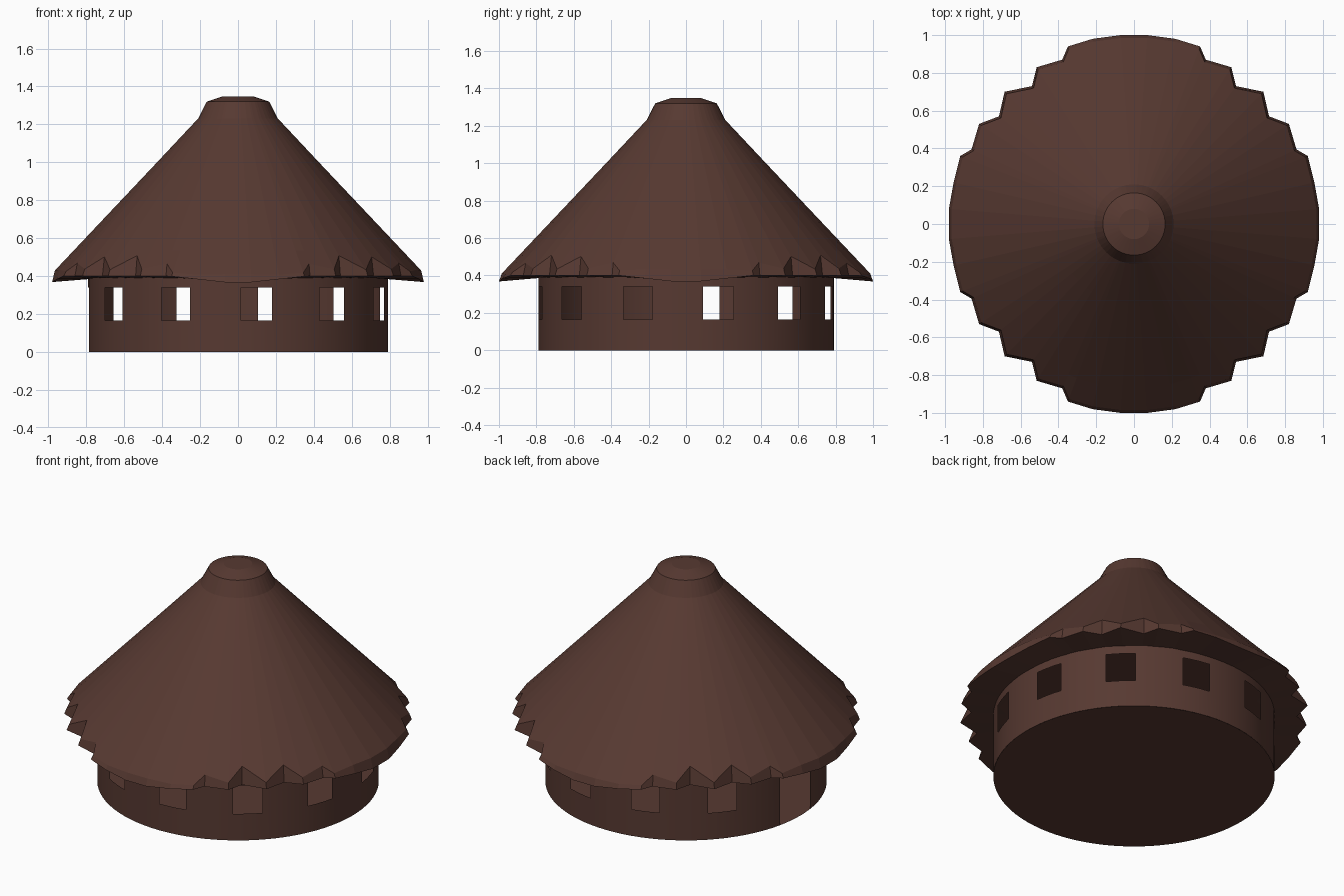
import bpy, bmesh, math

if "Cube" in bpy.data.objects:
    bpy.data.objects.remove(bpy.data.objects["Cube"])

brown = bpy.data.materials.new("dark_brown")
brown.diffuse_color = (0.095, 0.041, 0.031, 1)
brown.use_nodes = True
brown.node_tree.nodes["Principled BSDF"].inputs["Base Color"].default_value = brown.diffuse_color


def finish(bm, name, smooth=False):
    bmesh.ops.recalc_face_normals(bm, faces=bm.faces)
    me = bpy.data.meshes.new(name)
    bm.to_mesh(me)
    bm.free()
    me.materials.append(brown)
    for p in me.polygons:
        p.use_smooth = smooth and abs(p.normal.z) < 0.5
    ob = bpy.data.objects.new(name, me)
    bpy.context.collection.objects.link(ob)
    return ob


# Round wall: ten windows and a doorway, angles measured from the front towards +x
R, TOP = 0.79, 0.40
SILL, HEAD = 0.165, 0.34
STEP, HALF_WIN, HALF_DOOR, DOOR = 31.83, 6.0, 10.0, 266.8
openings = [(DOOR, HALF_DOOR, "door")]
openings += [(DOOR + 36.75 + STEP * k, HALF_WIN, "window") for k in range(10)]

columns = []  # (start, end, kind)


def add_columns(a, b, n, kind):
    for i in range(n):
        columns.append((a + (b - a) * i / n, a + (b - a) * (i + 1) / n, kind))


for i, (c, h, kind) in enumerate(openings):
    nc, nh, _ = openings[(i + 1) % len(openings)]
    if i == len(openings) - 1:
        nc += 360
    add_columns(c - h, c + h, 3, kind)
    add_columns(c + h, nc - nh, 5, "wall")

bm = bmesh.new()


def wall_point(a, z):
    t = math.radians(a)
    return bm.verts.new((R * math.sin(t), -R * math.cos(t), z))


levels = [0, SILL, HEAD, TOP]
for a, b, kind in columns:
    for k in range(3):
        if (kind == "window" and k == 1) or (kind == "door" and k < 2):
            continue
        z0, z1 = levels[k], levels[k + 1]
        bm.faces.new([wall_point(a, z0), wall_point(b, z0),
                      wall_point(b, z1), wall_point(a, z1)])
bmesh.ops.remove_doubles(bm, verts=bm.verts, dist=0.0005)
finish(bm, "round_wall", True)

# Floor disc
bm = bmesh.new()
bmesh.ops.create_circle(bm, cap_ends=True, segments=64, radius=R)
ob = finish(bm, "floor")
ob.data.flip_normals() if ob.data.polygons[0].normal.z > 0 else None

# Thatched roof: stepped eave outline for one quadrant, mirrored to all four
quad = [(0.98, 0.08), (0.955, 0.22), (0.92, 0.36), (0.86, 0.395), (0.82, 0.53),
        (0.715, 0.57), (0.685, 0.70), (0.54, 0.73), (0.515, 0.83),
        (0.38, 0.87), (0.35, 0.94), (0.22, 0.98), (0.07, 1.0)]
outline = quad + [(-x, y) for x, y in reversed(quad)]
outline += [(-x, -y) for x, y in outline]


def cone_z(r):
    return 1.452 - 1.055 * r


def eave_z(x, y):
    m = min(abs(x), abs(y))
    return 0.36 + 0.04 * min(1, m / 0.36)


bm = bmesh.new()
rings = []
# underside, drooping lip, then the top edge of the lip
rings.append([bm.verts.new((x * 0.78, y * 0.78, 0.388)) for x, y in outline])
rings.append([bm.verts.new((x, y, eave_z(x, y))) for x, y in outline])
rings.append([bm.verts.new((x * 0.985, y * 0.985,
              max(cone_z(math.hypot(x, y) * 0.985), eave_z(x, y) + 0.02)))
              for x, y in outline])
# cone body and blunt cap
for r, z in [(0.87, cone_z(0.87)), (0.65, cone_z(0.65)), (0.42, cone_z(0.42)),
             (0.21, 1.232), (0.165, 1.32), (0.08, 1.348)]:
    ring = []
    for x, y in outline:
        d = math.hypot(x, y)
        ring.append(bm.verts.new((x / d * r, y / d * r, z)))
    rings.append(ring)
n = len(outline)
for lo, hi in zip(rings, rings[1:]):
    for i in range(n):
        j = (i + 1) % n
        bm.faces.new([lo[i], lo[j], hi[j], hi[i]])
bm.faces.new(rings[0])
bm.faces.new(rings[-1])
finish(bm, "thatched_roof")
